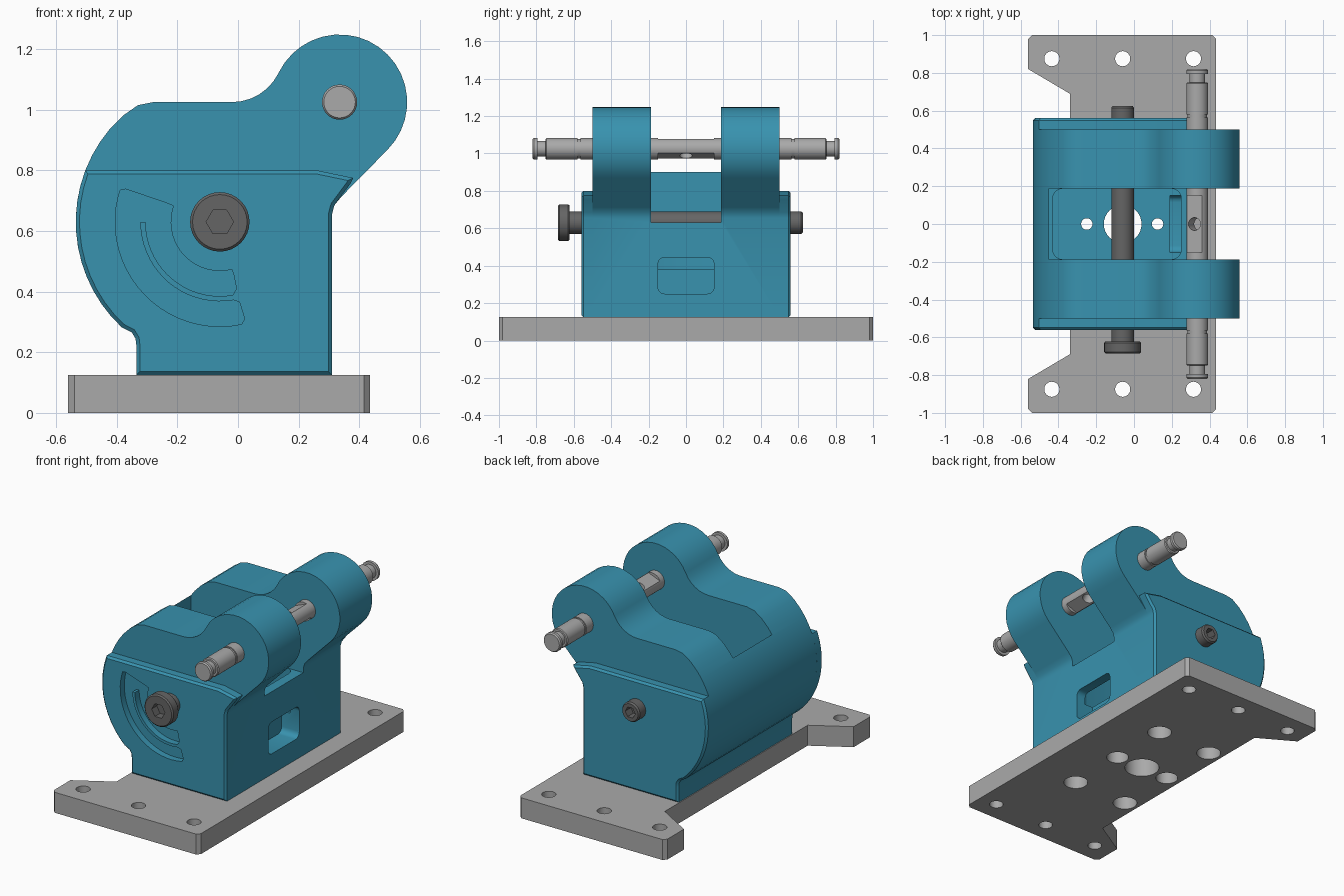
import bpy, bmesh
from math import sin, cos, pi, radians
from mathutils import Matrix, Vector

cube = bpy.data.objects.get("Cube")
if cube:
    bpy.data.objects.remove(cube)


def material(name, rgb):
    m = bpy.data.materials.new(name)
    m.use_nodes = True
    m.diffuse_color = (*rgb, 1)
    m.node_tree.nodes["Principled BSDF"].inputs["Base Color"].default_value = (*rgb, 1)
    return m


BLUE = material("teal blue", (0.04, 0.29, 0.43))
GREY = material("light grey", (0.40, 0.40, 0.40))
DARK = material("dark grey", (0.13, 0.13, 0.13))


def to_object(name, bm, mat):
    bmesh.ops.recalc_face_normals(bm, faces=bm.faces)
    mesh = bpy.data.meshes.new(name)
    bm.to_mesh(mesh)
    bm.free()
    ob = bpy.data.objects.new(name, mesh)
    bpy.context.collection.objects.link(ob)
    if mat:
        mesh.materials.append(mat)
    return ob


def prism(name, pts, a, b, axis="z", mat=None, chamfer=0):
    """Extrude a 2D outline from a to b; chamfer softens the edges of the end at b."""
    place = {"x": lambda u, v, w: (w, u, v),
             "y": lambda u, v, w: (u, w, v),
             "z": lambda u, v, w: (u, v, w)}[axis]
    bm = bmesh.new()
    low = [bm.verts.new(place(u, v, a)) for u, v in pts]
    high = [bm.verts.new(place(u, v, b)) for u, v in pts]
    bm.faces.new(low)
    end = bm.faces.new(high)
    n = len(pts)
    for i in range(n):
        j = (i + 1) % n
        bm.faces.new((low[i], low[j], high[j], high[i]))
    if chamfer:
        bmesh.ops.recalc_face_normals(bm, faces=bm.faces)
        bmesh.ops.bevel(bm, geom=list(end.edges), offset=chamfer, segments=1,
                        affect="EDGES", profile=0.5)
    return to_object(name, bm, mat)


def arc(cx, cy, r, start, stop, n=12):
    angles = [radians(start + (stop - start) * i / n) for i in range(n + 1)]
    return [(cx + r * cos(t), cy + r * sin(t)) for t in angles]


def circle(cx, cy, r, n=32):
    return arc(cx, cy, r, 0, 360, n)[:-1]


def rounded(x0, x1, y0, y1, r):
    return (arc(x1 - r, y1 - r, r, 0, 90, 4) + arc(x0 + r, y1 - r, r, 90, 180, 4)
            + arc(x0 + r, y0 + r, r, 180, 270, 4) + arc(x1 - r, y0 + r, r, 270, 360, 4))


def box(x0, x1, y0, y1):
    return [(x0, y0), (x1, y0), (x1, y1), (x0, y1)]


def lathe(name, profile, x, z, mat, n=32):
    """Turn (y, radius) steps about an axis parallel to y."""
    bm = bmesh.new()
    rings = [[bm.verts.new((u, y, v)) for u, v in circle(x, z, r, n)] for y, r in profile]
    bm.faces.new(rings[0])
    bm.faces.new(rings[-1])
    for p, q in zip(rings, rings[1:]):
        for i in range(n):
            j = (i + 1) % n
            bm.faces.new((p[i], p[j], q[j], q[i]))
    return to_object(name, bm, mat)


def cut(ob, cutters):
    for c in cutters:
        c.hide_render = True
        m = ob.modifiers.new("cut", "BOOLEAN")
        m.operation, m.solver, m.object = "DIFFERENCE", "EXACT", c
    bpy.context.view_layer.update()
    graph = bpy.context.evaluated_depsgraph_get()
    mesh = bpy.data.meshes.new_from_object(ob.evaluated_get(graph))
    ob.modifiers.clear()
    ob.data = mesh
    for c in cutters:
        bpy.data.objects.remove(c)


PX, PZ = -0.06, 0.63      # pivot bolt axis
HX, HZ, HR = 0.335, 1.025, 0.223   # rod eye
parts = []

# Base plate with ears, mounting holes and counterbores
c = 0.02
half = [(0.435, 1 - c), (0.435 - c, 1), (-0.56 + c, 1), (-0.56, 1 - c),
        (-0.56, 0.82), (-0.34, 0.69)]
outline = half + [(x, -y) for x, y in reversed(half)]
plate = prism("base_plate", outline, 0, 0.125, mat=GREY)
holes = [(x, y, 0.04) for x in (-0.435, PX, 0.315) for y in (-0.875, 0.875)]
holes += [(x, y, 0.07) for x in (-0.25, 0.125) for y in (-0.38, 0.38)]
holes += [(x, 0, 0.064) for x in (-0.25, 0.125)] + [(PX, 0, 0.1)]
cut(plate, [prism("hole", circle(x, y, r), -0.1, 0.3) for x, y, r in holes])
parts.append(plate)

# Side profile shared by the housing and its end plates
foot = [(-0.335, 0.125), (0.31, 0.125), (0.31, 0.655), (0.318, 0.685)]
belly = arc(PX, PZ, 0.475, 140, 227, 14)
heel = [(-0.35, 0.265), (-0.338, 0.245), (-0.335, 0.22)]
eye = arc(HX, HZ, HR, -45, 154, 20)
neck = arc(-0.02, 1.196, 0.171, -26, -90, 6)
shoulder = [(-0.28, 1.025), (-0.33, 1.015), (-0.38, 0.98)]
housing = prism("housing", foot + [(0.34, 0.712)] + eye + neck + shoulder + belly + heel,
                -0.5, 0.5, "y", BLUE)
cut(housing, [
    prism("arm_gap", box(-0.45, 0.8, -0.188, 0.188), 0.63, 1.5),
    prism("cavity", rounded(-0.43, 0.25, -0.187, 0.187, 0.05), 0.38, 0.8),
    prism("window", rounded(-0.15, 0.15, 0.25, 0.445, 0.035), 0.19, 0.6, "x"),
    prism("drain", circle(PX, 0, 0.1), 0, 0.5),
    prism("screw_hole", circle(-0.25, 0, 0.03), 0, 0.5),
    prism("screw_hole", circle(0.125, 0, 0.03), 0, 0.5)])
parts.append(housing)

# End plates, lower than the arms
cheek = (foot + [(0.37, 0.755), (0.38, 0.775), (0.26, 0.8), (-0.503, 0.8)]
         + arc(PX, PZ, 0.475, 160, 227, 11) + heel)
for name, s in (("front_end_plate", -1), ("back_end_plate", 1)):
    end_plate = prism(name, cheek, s * 0.5, s * 0.56, "y", BLUE, 0.012)
    if s < 0:
        # Curved recess with a thin rib left standing
        recess = (arc(PX, PZ, 0.345, 166, 282, 20) + [(0.022, 0.31), (0.005, 0.365)]
                  + arc(PX, PZ, 0.262, 280, 180, 18) + arc(PX, PZ, 0.245, 180, 280, 18)
                  + [(-0.005, 0.41), (-0.015, 0.46)] + arc(PX, PZ, 0.162, 284, 161, 18)
                  + [(-0.235, 0.692), (-0.37, 0.738), (-0.388, 0.735)])
        cut(end_plate, [prism("recess", recess, -0.6, -0.52, "y")])
    parts.append(end_plate)

# Pivot bolt with hex sockets
bolt = lathe("pivot_bolt", [(-0.685, 0.09), (-0.677, 0.098), (-0.63, 0.098), (-0.622, 0.092),
                            (-0.622, 0.06), (0.615, 0.06), (0.625, 0.053)], PX, PZ, DARK)
cut(bolt, [prism("socket", circle(PX, PZ, 0.045, 6), -0.7, -0.635, "y"),
           prism("socket", circle(PX, PZ, 0.034, 6), 0.57, 0.7, "y")])
parts.append(bolt)

# Cross rod: stepped ends, two tilted flats and a cross hole in the middle
steps = [(0.15, 0.058), (0.19, 0.058), (0.565, 0.058), (0.565, 0.052), (0.58, 0.052),
         (0.58, 0.058), (0.745, 0.058), (0.75, 0.053), (0.75, 0.042), (0.795, 0.042),
         (0.795, 0.058), (0.812, 0.058), (0.82, 0.052)]
rod = lathe("cross_rod", [(-y, r) for y, r in reversed(steps)] + steps, HX, HZ, GREY)
tilt = Matrix.Translation((HX, 0, HZ)) @ Matrix.Rotation(radians(-22), 4, "Y")
tools = [prism("flat", box(-0.1, 0.1, -0.15, 0.15), 0.04, 0.1),
         prism("flat", box(-0.1, 0.1, -0.15, 0.15), -0.1, -0.04),
         prism("cross_hole", circle(0, 0, 0.034, 24), -0.2, 0.2)]
for t in tools:
    t.data.transform(tilt)
cut(rod, tools)
parts.append(rod)

# Smooth curved faces, keep the real edges crisp
bpy.ops.object.select_all(action="DESELECT")
for ob in parts:
    ob.select_set(True)
bpy.context.view_layer.objects.active = parts[0]
bpy.ops.object.shade_smooth_by_angle(angle=radians(30))
